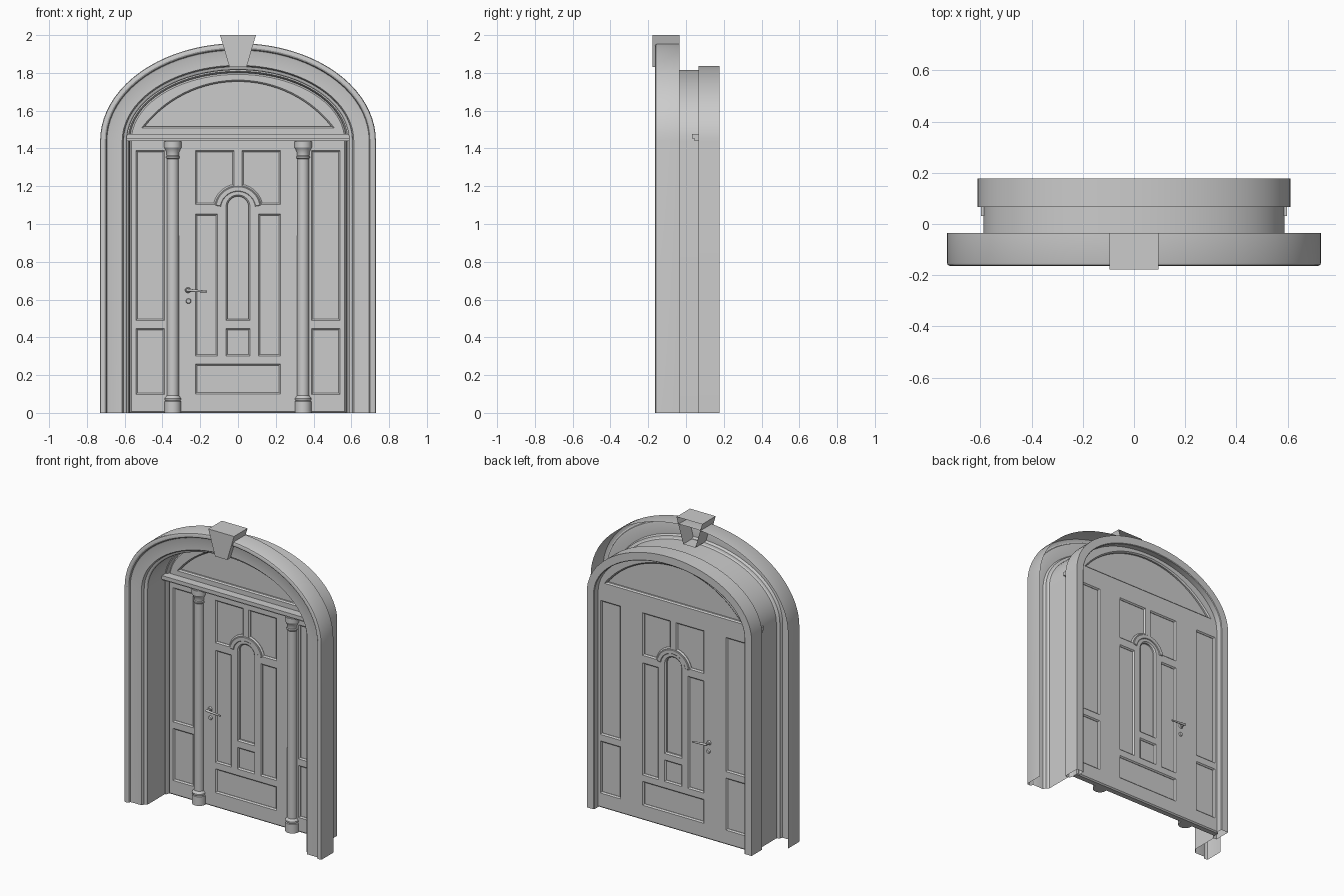
import bpy, bmesh, math
from mathutils import Vector

if "Cube" in bpy.data.objects:
    bpy.data.objects.remove(bpy.data.objects["Cube"])

WALL_Y, WALL_H = 0.11, 0.025     # middle plane and half thickness of the door wall


def finish(name, bm, smooth=True):
    bmesh.ops.recalc_face_normals(bm, faces=bm.faces)
    me = bpy.data.meshes.new(name)
    bm.to_mesh(me)
    bm.free()
    ob = bpy.data.objects.new(name, me)
    bpy.context.collection.objects.link(ob)
    if smooth:
        bpy.ops.object.select_all(action='DESELECT')
        bpy.context.view_layer.objects.active = ob
        ob.select_set(True)
        bpy.ops.object.shade_smooth_by_angle(angle=math.radians(30))
    return ob


def arc(cx, cz, r, a0, a1, n):
    return [(cx + r * math.cos(math.radians(a0 + (a1 - a0) * i / n)),
             cz + r * math.sin(math.radians(a0 + (a1 - a0) * i / n))) for i in range(n + 1)]


def arch(r, z0=0.0):
    """Door outline: straight jambs under a half ellipse of half width r."""
    n = 40
    return ([(r, z0)] + [(r * math.cos(math.pi * i / n),
                          1.44 + (r - 0.213) * math.sin(math.pi * i / n)) for i in range(n + 1)]
            + [(-r, z0)])


def sweep(name, profile):
    """Sweep an (r, y) profile along the arch."""
    bm = bmesh.new()
    rows = [[bm.verts.new((x, y, z)) for x, z in arch(r)] for r, y in profile]
    for a, b in zip(rows, rows[1:]):
        for i in range(len(a) - 1):
            bm.faces.new((a[i], a[i + 1], b[i + 1], b[i]))
    return finish(name, bm)


def slab(name, loops, half, bevel=0.0):
    """Flat (x, z) outline with holes, extruded about the wall plane."""
    cu = bpy.data.curves.new(name, 'CURVE')
    cu.dimensions, cu.fill_mode = '2D', 'BOTH'
    cu.extrude, cu.bevel_depth, cu.bevel_resolution = half - bevel, bevel, 0
    for loop in loops:
        sp = cu.splines.new('POLY')
        sp.points.add(len(loop) - 1)
        for p, (x, z) in zip(sp.points, loop):
            p.co = (x, z, 0, 1)
        sp.use_cyclic_u = True
    ob = bpy.data.objects.new(name, cu)
    ob.location.y = WALL_Y
    ob.rotation_euler.x = math.pi / 2
    bpy.context.collection.objects.link(ob)
    bpy.ops.object.select_all(action='DESELECT')
    bpy.context.view_layer.objects.active = ob
    ob.select_set(True)
    bpy.ops.object.convert(target='MESH')
    bpy.ops.object.shade_flat()
    return ob


def rect(x0, x1, z0, z1):
    return [(x0, z0), (x1, z0), (x1, z1), (x0, z1)]


def mirror(loop):
    return [(-x, z) for x, z in reversed(loop)]


def box(name, x0, x1, y0, y1, z0, z1):
    bm = bmesh.new()
    bmesh.ops.create_cube(bm, size=1)
    for v in bm.verts:
        v.co = ((x0 + x1) / 2 + v.co.x * (x1 - x0), (y0 + y1) / 2 + v.co.y * (y1 - y0),
                (z0 + z1) / 2 + v.co.z * (z1 - z0))
    return finish(name, bm, False)


def rod(name, a, b, r, r2=None):
    a, b = Vector(a), Vector(b)
    bm = bmesh.new()
    bmesh.ops.create_cone(bm, cap_ends=True, segments=20, radius1=r,
                          radius2=r if r2 is None else r2, depth=(b - a).length)
    q = Vector((0, 0, 1)).rotation_difference(b - a)
    for v in bm.verts:
        v.co = q @ v.co + (a + b) / 2
    return finish(name, bm)


# Outer moulded surround with its deep reveal (open at the back)
sweep("surround", [(0.73, -0.035), (0.73, -0.152), (0.727, -0.16), (0.72, -0.163),
                   (0.706, -0.163), (0.698, -0.158), (0.694, -0.148), (0.685, -0.145),
                   (0.613, -0.145), (0.608, -0.138), (0.606, -0.126), (0.594, -0.122),
                   (0.588, -0.115), (0.588, 0.067)])

# Door frame behind the reveal
sweep("door_frame", [(0.572, 0.1), (0.575, 0.08), (0.582, 0.067), (0.61, 0.067),
                     (0.61, 0.178), (0.56, 0.178), (0.556, 0.174), (0.556, 0.12)])

# Keystone: tapered block, open at the back
bm = bmesh.new()
front, back = [[bm.verts.new((x, y, z)) for x, z in
                ((-0.045, 1.83), (0.045, 1.83), (0.095, 2.0), (-0.095, 2.0))]
               for y in (-0.178, -0.035)]
bm.faces.new(front)
for i in range(4):
    j = (i + 1) % 4
    bm.faces.new((front[i], front[j], back[j], back[i]))
finish("keystone", bm, False)

# Wall with door and sidelight panel openings
side = [rect(0.39, 0.54, 0.49, 1.388), rect(0.39, 0.54, 0.098, 0.447),
        rect(0.109, 0.226, 0.302, 1.053)]
side.append([(0.02, 1.388)] + arc(0, 1.08, 0.124, 80.7, 10.5, 10)
            + [(0.226, 1.1026), (0.226, 1.388)])
fan = arc(0, 1.122, 0.64, 37.2, 142.8, 32)
glass = [(-0.064, 0.49), (0.064, 0.49)] + arc(0, 1.09, 0.064, 0, 180, 16)
middle = [rect(-0.064, 0.064, 0.302, 0.447), rect(-0.226, 0.226, 0.1, 0.26)]
holes = side + [mirror(l) for l in side] + middle
slab("door_wall", [arch(0.565, 0.008), fan, glass] + holes, WALL_H, 0.008)
slab("recessed_panels", [arch(0.56, 0.005), fan, glass], 0.014)
slab("fanlight_glass", [arc(0, 1.122, 0.65, 36.5, 143.5, 32)], 0.006)
slab("door_glass", [rect(-0.075, 0.075, 0.475, 1.165)], 0.006)

# Raised arched trim over the door glass
slab("arched_trim", [arc(0, 1.08, 0.117, 10, 170, 24) + arc(0, 1.08, 0.095, 170, 10, 24)],
     WALL_H + 0.005, 0.003)

# Transom ledge
box("transom", -0.597, 0.597, 0.045, 0.1, 1.44, 1.455)
box("transom_cap", -0.597, 0.597, 0.031, 0.1, 1.452, 1.477)

# Columns, lathed
col = [(0, 0), (0.044, 0), (0.044, 0.06), (0.039, 0.064), (0.043, 0.07), (0.043, 0.077),
       (0.037, 0.085), (0.032, 0.092), (0.031, 1.345), (0.036, 1.35), (0.036, 1.357),
       (0.032, 1.362), (0.033, 1.38), (0.041, 1.397), (0.046, 1.405), (0.046, 1.438), (0, 1.438)]
for s, tag in ((-1, "left"), (1, "right")):
    bm = bmesh.new()
    vs = [bm.verts.new((r, 0, z)) for r, z in col]
    es = [bm.edges.new(p) for p in zip(vs, vs[1:])]
    bmesh.ops.spin(bm, geom=vs + es, cent=(0, 0, 0), axis=(0, 0, 1),
                   angle=2 * math.pi, steps=28)
    bmesh.ops.remove_doubles(bm, verts=bm.verts, dist=1e-5)
    bmesh.ops.translate(bm, verts=bm.verts, vec=(s * 0.345, 0.083, 0))
    finish("column_" + tag, bm)

# Lever handles and key roses on both faces
for s, tag in ((-1, "front"), (1, "back")):
    y = WALL_Y + s * WALL_H
    rod("handle_rose_" + tag, (-0.265, y, 0.65), (-0.265, y + s * 0.01, 0.65), 0.015, 0.012)
    rod("handle_neck_" + tag, (-0.265, y, 0.65), (-0.265, y + s * 0.036, 0.65), 0.007)
    rod("handle_lever_" + tag, (-0.272, y + s * 0.033, 0.65), (-0.165, y + s * 0.033, 0.642),
        0.008, 0.005)
    rod("key_rose_" + tag, (-0.262, y, 0.592), (-0.262, y + s * 0.01, 0.592), 0.014, 0.011)
